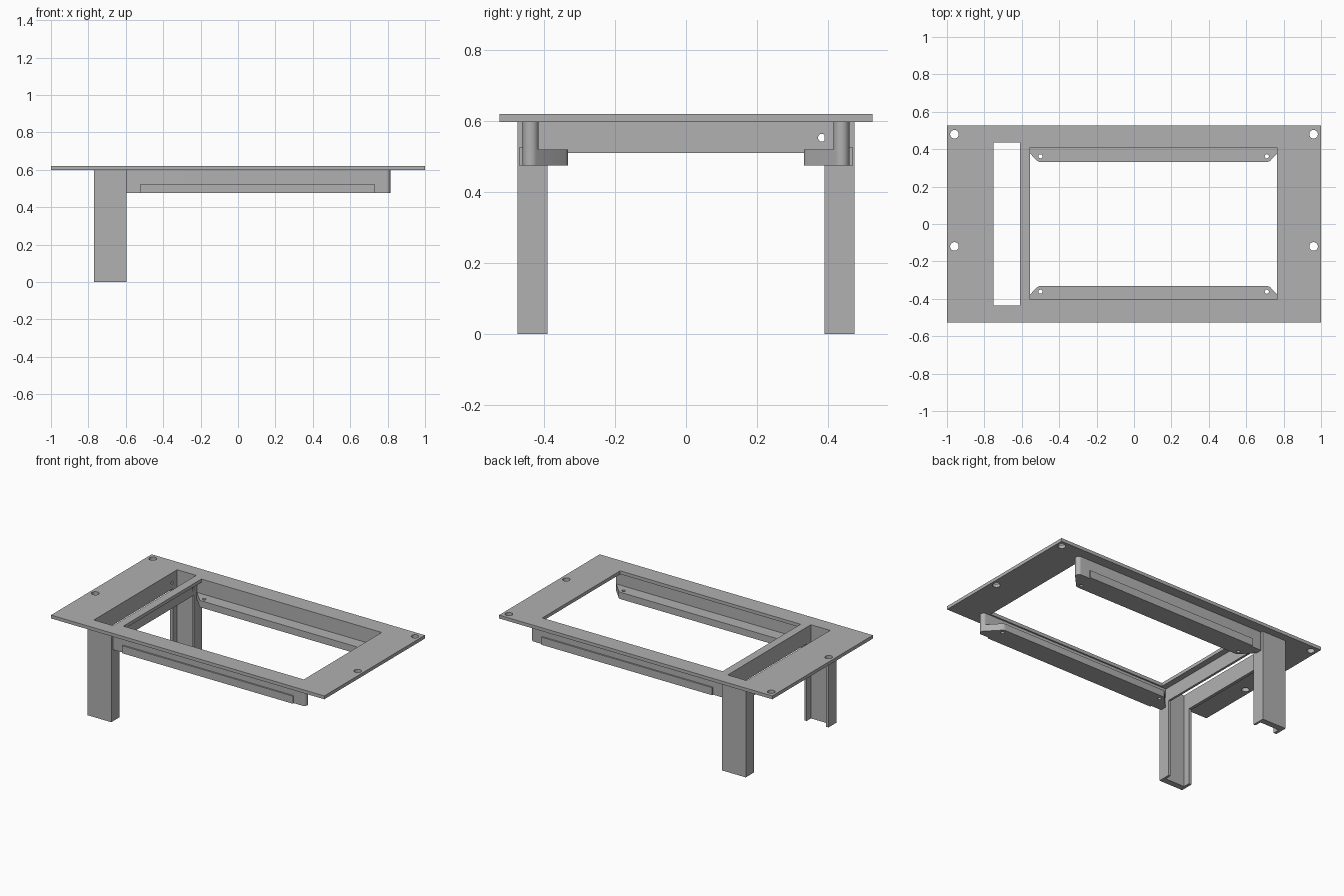
import bpy, bmesh
from math import cos, sin, pi
from mathutils import Matrix, Vector
from mathutils.geometry import convex_hull_2d

cube = bpy.data.objects.get("Cube")
if cube:
    bpy.data.objects.remove(cube, do_unlink=True)

GREY = (0.44, 0.44, 0.44, 1)
mat = bpy.data.materials.new("plain grey")
mat.use_nodes = True
mat.diffuse_color = GREY
mat.node_tree.nodes["Principled BSDF"].inputs["Base Color"].default_value = GREY

PLATE_LOW, PLATE_TOP = 0.598, 0.62
RAIL_LOW, TAB_TOP = 0.475, 0.52
MID_X = 0.105                      # centre of the large opening


def add_box(bm, x0, x1, y0, y1, z0, z1):
    size = Vector((x1 - x0, y1 - y0, z1 - z0))
    centre = Vector((x0 + x1, y0 + y1, z0 + z1)) / 2
    bmesh.ops.create_cube(bm, size=1, matrix=Matrix.Translation(centre) @ Matrix.Diagonal(size).to_4x4())


def add_cylinder(bm, centre, radius, depth, turn=Matrix()):
    bmesh.ops.create_cone(bm, cap_ends=True, segments=32, radius1=radius, radius2=radius,
                          depth=depth, matrix=Matrix.Translation(centre) @ turn)


def add_hull(bm, circles, z0, z1):
    """Prism around a set of circles given as (x, y, radius)."""
    pts = [Vector((x + r * cos(i * pi / 16), y + r * sin(i * pi / 16)))
           for x, y, r in circles for i in range(32)]
    outline = [pts[i] for i in convex_hull_2d(pts)]
    face = bm.faces.new([bm.verts.new((p.x, p.y, z0)) for p in outline])
    moved = bmesh.ops.extrude_face_region(bm, geom=[face])["geom"]
    bmesh.ops.translate(bm, vec=(0, 0, z1 - z0),
                        verts=[v for v in moved if isinstance(v, bmesh.types.BMVert)])


def finish(bm, name):
    bmesh.ops.recalc_face_normals(bm, faces=bm.faces[:])
    mesh = bpy.data.meshes.new(name)
    bm.to_mesh(mesh)
    bm.free()
    obj = bpy.data.objects.new(name, mesh)
    bpy.context.collection.objects.link(obj)
    mesh.materials.append(mat)
    return obj


def cut(obj, bm):
    """Cut the solids in bm out of the object."""
    cutter = finish(bm, "cutter")
    cutter.hide_render = True
    mod = obj.modifiers.new("cut", "BOOLEAN")
    mod.object, mod.operation, mod.solver = cutter, "DIFFERENCE", "EXACT"
    graph = bpy.context.evaluated_depsgraph_get()
    mesh = bpy.data.meshes.new_from_object(obj.evaluated_get(graph))
    obj.modifiers.clear()
    obj.data = mesh
    bpy.data.objects.remove(cutter, do_unlink=True)


def smooth(obj):
    bpy.ops.object.select_all(action="DESELECT")
    obj.select_set(True)
    bpy.context.view_layer.objects.active = obj
    bpy.ops.object.shade_smooth_by_angle(angle=pi / 6)


# Top plate with the slot, the large opening and four screw holes
bm = bmesh.new()
add_box(bm, -1, 1, -0.526, 0.526, PLATE_LOW, PLATE_TOP)
plate = finish(bm, "top_plate")
bm = bmesh.new()
add_box(bm, -0.75, -0.61, -0.435, 0.435, 0.5, 0.7)
add_box(bm, -0.555, 0.765, -0.405, 0.41, 0.5, 0.7)
for x in (-0.96, 0.96):
    for y in (-0.12, 0.48):
        add_cylinder(bm, (x, y, 0.61), 0.023, 0.2)
cut(plate, bm)
smooth(plate)

# Two cross walls beside the slot, with a cable hole through both
for name, x0, x1 in (("outer_slot_wall", -0.77, -0.75), ("inner_slot_wall", -0.61, -0.595)):
    bm = bmesh.new()
    add_box(bm, x0, x1, -0.435, 0.435, 0.51, PLATE_LOW)
    wall = finish(bm, name)
    bm = bmesh.new()
    add_cylinder(bm, (-0.68, 0.383, 0.553), 0.011, 0.4, Matrix.Rotation(pi / 2, 4, "Y"))
    cut(wall, bm)
    smooth(wall)

for side, label in ((-1, "front"), (1, "back")):
    # Channel leg, open towards the middle
    bm = bmesh.new()
    add_box(bm, -0.77, -0.595, *sorted((side * 0.39, side * 0.475)), 0, PLATE_LOW)
    leg = finish(bm, label + "_leg")
    bm = bmesh.new()
    add_box(bm, -0.75, -0.61, *sorted((side * 0.3, side * 0.435)), -0.1, 0.7)
    cut(leg, bm)

    # Rail wall with round ends
    ends = [(MID_X + s * 0.687, side * 0.4375, 0.0225) for s in (-1, 1)]
    bm = bmesh.new()
    add_hull(bm, ends, TAB_TOP, PLATE_LOW)
    smooth(finish(bm, label + "_rail_wall"))

    # Support ledge with tapered corners and screw holes
    screws = [(MID_X + s * 0.605, side * 0.362) for s in (-1, 1)]
    bm = bmesh.new()
    add_hull(bm, ends + [(x, y, 0.03) for x, y in screws], RAIL_LOW, TAB_TOP)
    ledge = finish(bm, label + "_ledge")
    bm = bmesh.new()
    for x, y in screws:
        add_cylinder(bm, (x, y, 0.5), 0.011, 0.2)
    cut(ledge, bm)
    smooth(ledge)

    # Raised strip along the outside of the rail
    bm = bmesh.new()
    add_box(bm, MID_X - 0.625, MID_X + 0.625, *sorted((side * 0.46, side * 0.47)), RAIL_LOW, 0.525)
    finish(bm, label + "_outer_strip")
